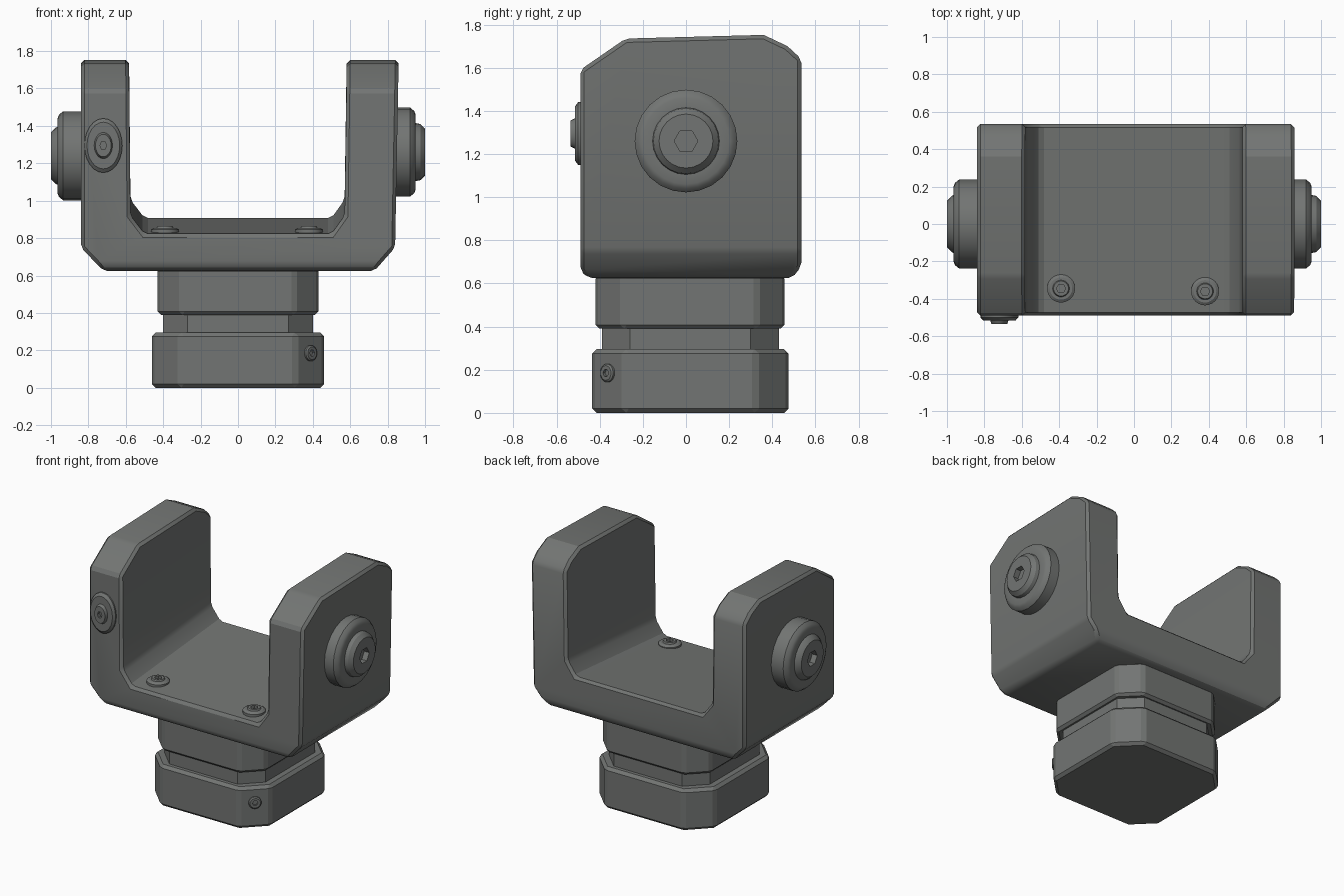
import bpy, bmesh, math
from mathutils import Vector, Matrix

if "Cube" in bpy.data.objects:
    bpy.data.objects.remove(bpy.data.objects["Cube"])

COLOR = (0.17, 0.178, 0.172, 1)
metal = bpy.data.materials.new("dark grey metal")
metal.use_nodes = True
metal.diffuse_color = COLOR
metal.node_tree.nodes["Principled BSDF"].inputs["Base Color"].default_value = COLOR


def finish(bm, name):
    bmesh.ops.recalc_face_normals(bm, faces=bm.faces)
    mesh = bpy.data.meshes.new(name)
    bm.to_mesh(mesh)
    bm.free()
    obj = bpy.data.objects.new(name, mesh)
    mesh.materials.append(metal)
    bpy.context.collection.objects.link(obj)
    return obj


def activate(obj):
    bpy.ops.object.select_all(action='DESELECT')
    obj.select_set(True)
    bpy.context.view_layer.objects.active = obj


def smooth(obj, degrees=30):
    activate(obj)
    bpy.ops.object.shade_smooth_by_angle(angle=math.radians(degrees))


def prism(name, profile, place, lo, hi):
    """Extrude a profile; place(a, b, t) maps it into space."""
    bm = bmesh.new()
    ends = [[bm.verts.new(place(a, b, t)) for a, b in profile] for t in (lo, hi)]
    n = len(profile)
    for ring in ends:
        bm.faces.new(ring)
    for i in range(n):
        j = (i + 1) % n
        bm.faces.new((ends[0][i], ends[0][j], ends[1][j], ends[1][i]))
    return finish(bm, name)


def carve(obj, tool, operation):
    mod = obj.modifiers.new("carve", 'BOOLEAN')
    mod.operation, mod.object, mod.solver = operation, tool, 'EXACT'
    activate(obj)
    bpy.ops.object.modifier_apply(modifier=mod.name)
    bpy.data.objects.remove(tool)


def bevel(obj, width, segments=1):
    mod = obj.modifiers.new("edges", 'BEVEL')
    mod.width, mod.segments = width, segments
    mod.limit_method, mod.angle_limit = 'ANGLE', math.radians(28)
    activate(obj)
    bpy.ops.object.modifier_apply(modifier=mod.name)


def lathe(name, rings, centre, axis, socket=0.05, depth=0.03, squash=1, seg=24):
    """Turned part with a hexagonal socket in its face."""
    top = rings[-1][1]
    rows = [(r, h, False) for r, h in rings]
    rows += [(socket, top, True), (socket, top - depth, True)]
    turn = Vector(axis).to_track_quat('Z', 'Y').to_matrix().to_4x4()
    frame = Matrix.Translation(centre) @ turn @ Matrix.Diagonal((squash, 1, 1, 1))
    bm = bmesh.new()
    loops = []
    for r, h, hexed in rows:
        loop = []
        for i in range(seg):
            a = math.tau * i / seg
            k = math.cos(math.pi / 6) / math.cos(a % (math.pi / 3) - math.pi / 6) if hexed else 1
            loop.append(bm.verts.new(frame @ Vector((r * k * math.cos(a), r * k * math.sin(a), h))))
        loops.append(loop)
    for low, high in zip(loops, loops[1:]):
        for i in range(seg):
            j = (i + 1) % seg
            bm.faces.new((low[i], low[j], high[j], high[i]))
    bm.faces.new(loops[0])
    bm.faces.new(loops[-1])
    smooth(finish(bm, name))


# U-shaped bracket: front outline, trimmed by side outline, hollowed above a sloping floor
bracket = prism("bracket",
                [(-0.84, 0.75), (-0.72, 0.625), (0.73, 0.625), (0.84, 0.75),
                 (0.86, 1.8), (-0.84, 1.8)],
                lambda a, b, t: (a, t, b), -0.6, 0.6)
side = prism("side_trim",
             [(-0.49, 0.66), (-0.45, 0.622), (0.49, 0.622), (0.535, 0.68), (0.535, 1.64),
              (0.47, 1.7), (0.36, 1.752), (-0.28, 1.735), (-0.49, 1.59)],
             lambda a, b, t: (t, a, b), -1, 1)
carve(bracket, side, 'INTERSECT')
gap = prism("gap_cutter",
            [(-0.575, 0.92), (-0.5, 0.822), (0.5, 0.822), (0.57, 0.92),
             (0.585, 1.95), (-0.585, 1.95)],
            lambda a, b, t: (a, t, b + 0.085 * (t + 0.49)), -0.7, 0.7)
carve(bracket, gap, 'DIFFERENCE')
bevel(bracket, 0.018)
smooth(bracket, 25)


# Stacked swivel base: eight-sided blocks
def block(name, hx, y0, y1, cut, z0, z1, edge):
    outline = [(-hx, y0 + cut), (-hx + cut, y0), (hx - cut, y0), (hx, y0 + cut),
               (hx, y1 - cut), (hx - cut, y1), (-hx + cut, y1), (-hx, y1 - cut)]
    obj = prism(name, outline, lambda a, b, t: (a, b, t), z0, z1)
    if edge:
        bevel(obj, edge)


block("base_foot", 0.46, -0.435, 0.475, 0.15, 0, 0.295, 0.02)
block("base_neck", 0.4, -0.39, 0.43, 0.13, 0.27, 0.41, 0)
block("base_collar", 0.43, -0.42, 0.457, 0.127, 0.39, 0.64, 0.018)

# Pivot bosses with bolt caps on both arms
for label, s, wall, flange, z in (("right", -1, 0.82, 0.965, 1.24), ("left", 1, 0.83, 0.95, 1.26)):
    lathe(label + "_pivot_boss",
          [(0.238, 0), (0.238, flange - wall - 0.03), (0.22, flange - wall - 0.008),
           (0.2, flange - wall), (0.155, flange - wall), (0.15, 1 - wall - 0.025), (0.125, 1 - wall)],
          (s * wall, 0, z), (s, 0, 0), 0.055, 0.04)

# Floor screws
for label, x, y in (("right", -0.39, -0.345), ("left", 0.38, -0.36)):
    lathe(label + "_floor_screw", [(0.075, 0), (0.075, 0.025), (0.06, 0.035), (0.045, 0.035), (0.04, 0.045)],
          (x, y, 0.82), (0, 0.0, 1), 0.025, 0.02)

# Oval locking screw on the front of the right arm
lathe("arm_screw_washer", [(0.145, 0), (0.145, 0.025), (0.125, 0.04), (0.07, 0.04), (0.06, 0.06)],
      (-0.72, -0.475, 1.295), (0, -1, 0), 0.025, 0.025, 0.7)

# Set screw on the chamfered corner of the foot
lathe("foot_set_screw", [(0.042, 0), (0.042, 0.018), (0.034, 0.024)],
      (0.38, -0.355, 0.185), (1, -1, 0), 0.018, 0.014)
